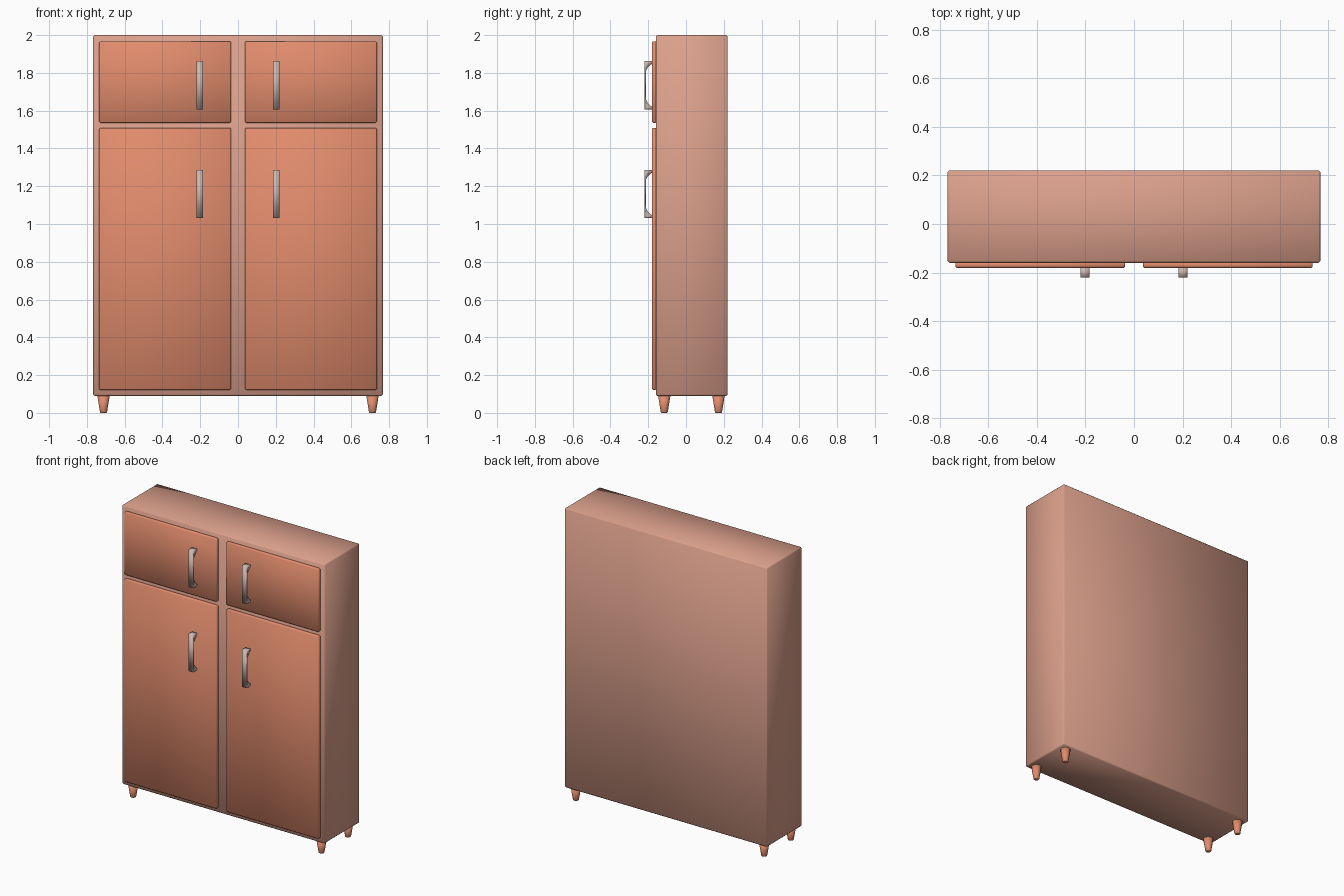
import bpy, bmesh

if "Cube" in bpy.data.objects:
    bpy.data.objects.remove(bpy.data.objects["Cube"])

def material(name, rgb):
    m = bpy.data.materials.new(name)
    m.diffuse_color = (*rgb, 1)
    m.use_nodes = True
    m.node_tree.nodes["Principled BSDF"].inputs["Base Color"].default_value = m.diffuse_color
    return m

BODY = material("pale terracotta", (0.71, 0.35, 0.26))
DOOR = material("terracotta", (0.75, 0.26, 0.15))
METAL = material("warm grey handle", (0.62, 0.47, 0.43))

def finish(name, bm, mat):
    bmesh.ops.recalc_face_normals(bm, faces=bm.faces)
    me = bpy.data.meshes.new(name)
    bm.to_mesh(me)
    bm.free()
    me.materials.append(mat)
    for p in me.polygons:
        p.use_smooth = True
    ob = bpy.data.objects.new(name, me)
    bpy.context.collection.objects.link(ob)
    return ob

def box(name, lo, hi, bevel, mat):
    bm = bmesh.new()
    bmesh.ops.create_cube(bm, size=1)
    for v in bm.verts:
        v.co = [(a + b) / 2 + c * (b - a) for a, b, c in zip(lo, hi, v.co)]
    bmesh.ops.bevel(bm, geom=bm.edges[:], offset=bevel, segments=1, affect='EDGES')
    return finish(name, bm, mat)

def handle(name, x, z0, z1):
    # arch profile in the y-z plane, extruded across x
    y0, y1, yi = -0.221, -0.178, -0.213
    pts = [(y0, z0), (y1, z0), (y1, z0 + .014), (-.187, z0 + .019), (-.203, z0 + .035), (yi, z0 + .055),
           (yi, z1 - .055), (-.203, z1 - .035), (-.187, z1 - .019), (y1, z1 - .014), (y1, z1), (y0, z1)]
    bm = bmesh.new()
    f = bm.faces.new([bm.verts.new((x - .018, y, z)) for y, z in pts])
    ext = bmesh.ops.extrude_face_region(bm, geom=[f])['geom']
    for v in ext:
        if isinstance(v, bmesh.types.BMVert):
            v.co.x += .036
    return finish(name, bm, METAL)

def leg(name, x, y):
    # tapered round foot with softened tip
    bm = bmesh.new()
    n = 24
    bmesh.ops.create_cone(bm, cap_ends=True, segments=n, radius1=.018, radius2=.034, depth=.1)
    for v in bm.verts:
        v.co.x += x
        v.co.y += y
        v.co.z += .05
    rim = [e for e in bm.edges if all(v.co.z < .001 for v in e.verts)]
    bmesh.ops.bevel(bm, geom=rim, offset=.005, segments=2, affect='EDGES', profile=.5)
    return finish(name, bm, DOOR)

# carcass
box("cabinet_body", (-.767, -.16, .09), (.767, .221, 2), .008, BODY)

# doors, handles and legs on both sides
for side, s in (("left", -1), ("right", 1)):
    x0, x1 = sorted((s * .036, s * .735))
    box(f"upper_door_{side}", (x0, -.181, 1.536), (x1, -.155, 1.967), .006, DOOR)
    box(f"lower_door_{side}", (x0, -.181, .122), (x1, -.155, 1.508), .006, DOOR)
    handle(f"upper_handle_{side}", s * .202, 1.607, 1.862)
    handle(f"lower_handle_{side}", s * .202, 1.032, 1.287)
    leg(f"front_leg_{side}", s * .712, -.115)
    leg(f"back_leg_{side}", s * .712, .172)
